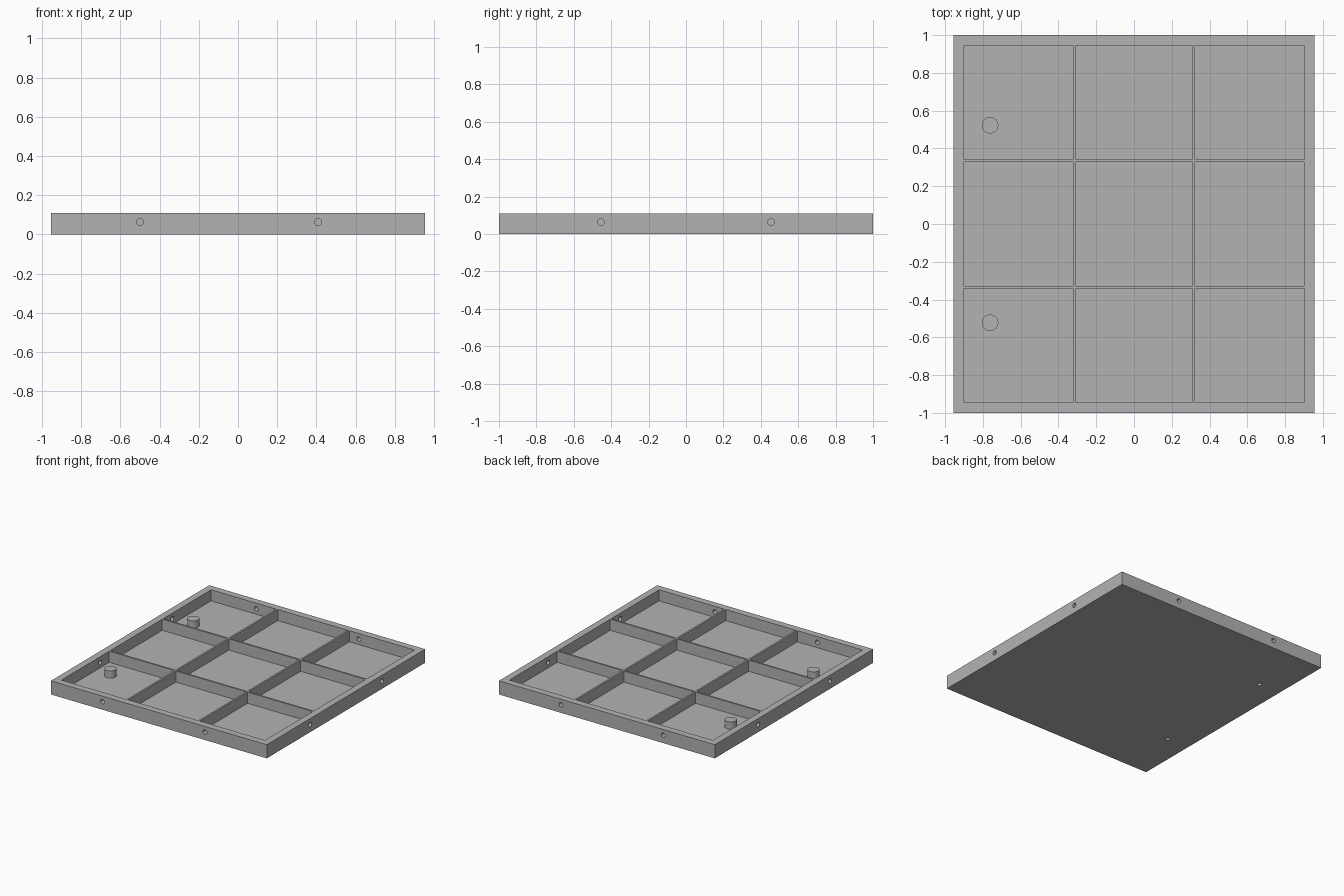
import bpy, bmesh, math
from mathutils import Matrix, Vector

cube = bpy.data.objects.get("Cube")
if cube:
    bpy.data.objects.remove(cube, do_unlink=True)

HALF_X, HALF_Y, HEIGHT, FLOOR = 0.955, 1.0, 0.109, 0.02
IN_X, IN_Y = 0.9, 0.945          # inner faces of the rim
RIB_X, RIB_Y, RIB = 0.317, 0.335, 0.007   # rib centres and half thickness
HOLE_R, HOLE_Z = 0.018, 0.063

grey = bpy.data.materials.new("plain grey")
grey.use_nodes = True
colour = (0.45, 0.45, 0.45, 1)
grey.diffuse_color = colour
grey.node_tree.nodes["Principled BSDF"].inputs["Base Color"].default_value = colour


def add_box(bm, low, high):
    low, high = Vector(low), Vector(high)
    place = Matrix.Translation((low + high) / 2) @ Matrix.Diagonal((*(high - low), 1))
    bmesh.ops.create_cube(bm, size=1, matrix=place)


def add_rod(bm, start, end, radius, sides=24):
    start, end = Vector(start), Vector(end)
    turn = Vector((0, 0, 1)).rotation_difference(end - start).to_matrix().to_4x4()
    bmesh.ops.create_cone(bm, cap_ends=True, segments=sides, radius1=radius, radius2=radius,
                          depth=(end - start).length,
                          matrix=Matrix.Translation((start + end) / 2) @ turn)


def make(name, bm):
    mesh = bpy.data.meshes.new(name)
    bm.to_mesh(mesh)
    bm.free()
    mesh.materials.append(grey)
    obj = bpy.data.objects.new(name, mesh)
    bpy.context.collection.objects.link(obj)
    return obj


def combine(target, tool, operation):
    tool.hide_render = True
    mod = target.modifiers.new(operation, "BOOLEAN")
    mod.operation, mod.solver, mod.object = operation, "EXACT", tool
    bpy.ops.object.select_all(action="DESELECT")
    bpy.context.view_layer.objects.active = target
    target.select_set(True)
    bpy.ops.object.modifier_apply(modifier=mod.name)
    bpy.data.objects.remove(tool, do_unlink=True)


# Solid tray block
bm = bmesh.new()
add_box(bm, (-HALF_X, -HALF_Y, 0), (HALF_X, HALF_Y, HEIGHT))
tray = make("tray", bm)

# Nine pockets, leaving the rim and the thin ribs
def spans(inner, rib):
    return [(-inner, -rib - RIB), (-rib + RIB, rib - RIB), (rib + RIB, inner)]

bm = bmesh.new()
for x0, x1 in spans(IN_X, RIB_X):
    for y0, y1 in spans(IN_Y, RIB_Y):
        add_box(bm, (x0, y0, FLOOR), (x1, y1, HEIGHT + 0.1))
combine(tray, make("pocket_cutter", bm), "DIFFERENCE")

# Two round bosses standing on the floor
bm = bmesh.new()
for y in (-0.523, 0.523):
    add_rod(bm, (-0.762, y, 0.01), (-0.762, y, 0.078), 0.044)
combine(tray, make("bosses", bm), "UNION")

# Holes through the rim and blind holes under the bosses
bm = bmesh.new()
for side in (-1, 1):
    for x in (-0.5, 0.407):
        add_rod(bm, (x, side * 0.9, HOLE_Z), (x, side * 1.05, HOLE_Z), HOLE_R)
    for y in (-0.455, 0.455):
        add_rod(bm, (side * 0.86, y, HOLE_Z), (side * 1.0, y, HOLE_Z), HOLE_R)
    add_rod(bm, (-0.762, side * 0.523, -0.02), (-0.762, side * 0.523, 0.06), 0.016)
combine(tray, make("hole_cutter", bm), "DIFFERENCE")

bpy.ops.object.shade_smooth_by_angle(angle=math.radians(30))
